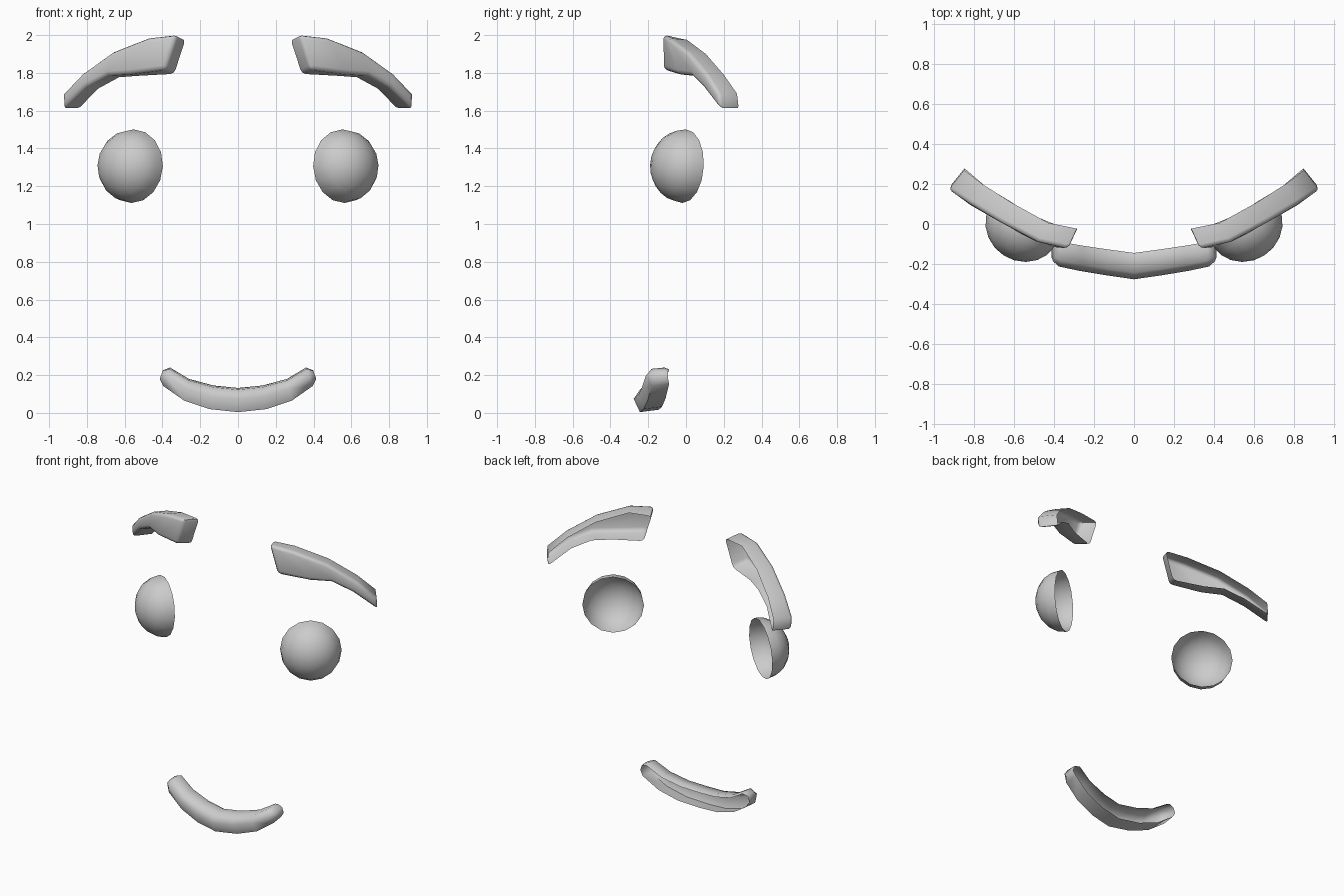
import bpy, bmesh, math
from mathutils import Vector, Matrix

cube = bpy.data.objects.get("Cube")
if cube:
    bpy.data.objects.remove(cube)

grey = bpy.data.materials.new("plain grey")
grey.use_nodes = True
grey.diffuse_color = (0.6, 0.6, 0.6, 1)
grey.node_tree.nodes["Principled BSDF"].inputs["Base Color"].default_value = (0.6, 0.6, 0.6, 1)


def finish(bm, name, side=1, angle=60):
    """Mirror if needed, face the shell forward and make the object."""
    for v in bm.verts:
        v.co.x *= side
    bmesh.ops.recalc_face_normals(bm, faces=bm.faces)
    bm.normal_update()
    if sum(f.normal.y * f.calc_area() for f in bm.faces) > 0:
        bmesh.ops.reverse_faces(bm, faces=bm.faces)
    mesh = bpy.data.meshes.new(name)
    bm.to_mesh(mesh)
    bm.free()
    mesh.materials.append(grey)
    ob = bpy.data.objects.new(name, mesh)
    bpy.context.collection.objects.link(ob)
    bpy.ops.object.select_all(action='DESELECT')
    ob.select_set(True)
    bpy.context.view_layer.objects.active = ob
    bpy.ops.object.shade_smooth_by_angle(angle=math.radians(angle))


def loft(sections):
    """Skin open cross-sections and close both ends; the back stays open."""
    bm = bmesh.new()
    rows = [[bm.verts.new(p) for p in s] for s in sections]
    for a, b in zip(rows, rows[1:]):
        for i in range(len(a) - 1):
            bm.faces.new((a[i], a[i + 1], b[i + 1], b[i]))
    bm.faces.new(rows[0])
    bm.faces.new(rows[-1])
    return bm


def eyebrow(name, side):
    # front top edge, front bottom edge, offset to the open back
    stations = [
        ((.325, -.125, 2.005), (.385, -.125, 1.82), (-.047, .1, -.025)),
        ((.48, -.09, 1.985), (.575, -.045, 1.795), (-.052, .095, -.01)),
        ((.67, .01, 1.91), (.69, .025, 1.787), (-.06, .095, -.01)),
        ((.83, .105, 1.795), (.81, .09, 1.722), (-.07, .095, -.005)),
        ((.93, .17, 1.69), (.93, .18, 1.605), (-.08, .1, 0)),
    ]
    sections = []
    for t, b, o in stations:
        t, b, o = Vector(t), Vector(b), Vector(o)
        sections.append([t + o, t, b, b + o])
    bm = loft(sections)
    bm.normal_update()
    bmesh.ops.recalc_face_normals(bm, faces=bm.faces)
    corners = [e for e in bm.edges if len(e.link_faces) == 2
               and e.calc_face_angle() > math.radians(45)]
    bmesh.ops.bevel(bm, geom=corners, offset=.022, segments=2,
                    profile=.5, affect='EDGES', clamp_overlap=True)
    finish(bm, name, side)


def eye(name, side, segments=16, rings=5):
    # half ball open at the back, turned outward
    bm = bmesh.new()
    bmesh.ops.create_uvsphere(bm, u_segments=segments, v_segments=rings * 2, radius=.195)
    bmesh.ops.delete(bm, geom=[v for v in bm.verts if v.co.z < -.001], context='VERTS')
    place = (Matrix.Translation((.558, -.01, 1.306))
             @ Matrix.Rotation(math.radians(33), 4, 'Z')
             @ Matrix.Rotation(math.radians(87), 4, 'X')
             @ Matrix.Diagonal((.98, 1, .9, 1)))
    bmesh.ops.transform(bm, matrix=place, verts=bm.verts)
    finish(bm, name, side)


def mouth():
    # profile: depth from front to back, height from bottom to top
    profile = [(1, .9), (.8, 1), (.25, .93), (0, .55), (.25, 0), (1, .1)]
    # top (x, z), bottom (x, z), front y, back y
    half = [
        ((0, .132), (0, .004), -.277, -.145),
        ((.13, .145), (.15, .02), -.257, -.127),
        ((.26, .18), (.285, .065), -.235, -.108),
        ((.36, .24), (.395, .142), -.213, -.09),
        ((.398, .225), (.414, .18), -.187, -.095),
    ]
    sections = []
    for side, rows in ((-1, half[:0:-1]), (1, half)):
        for t, b, front, back in rows:
            sections.append([(side * (b[0] + (t[0] - b[0]) * v),
                              front + (back - front) * u,
                              b[1] + (t[1] - b[1]) * v) for u, v in profile])
    finish(loft(sections), "mouth")


for label, side in (("left", 1), ("right", -1)):
    eyebrow(label + "_eyebrow", side)
    eye(label + "_eye", side)
mouth()
